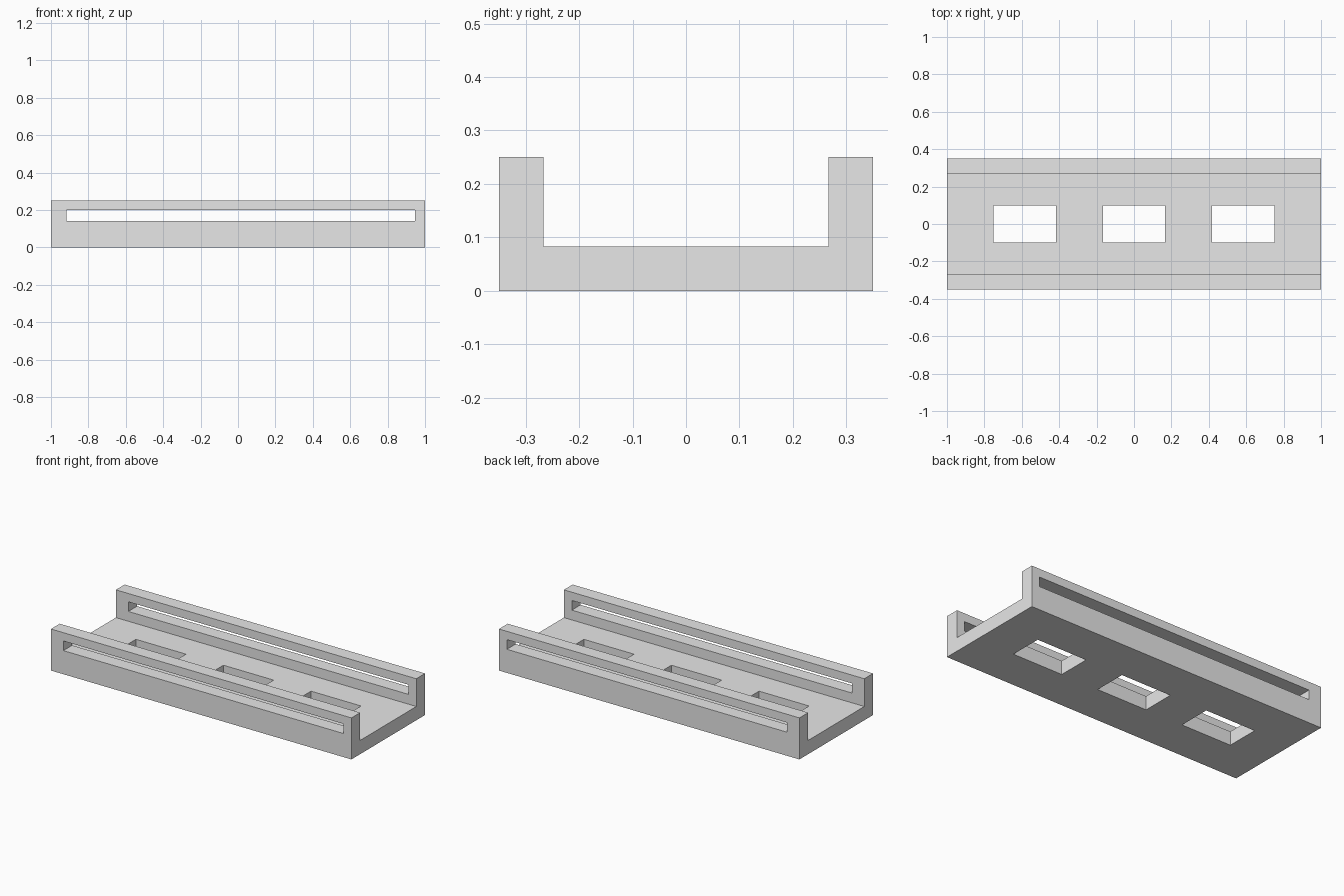
import bpy
import bmesh
from mathutils import Vector

cube = bpy.data.objects.get("Cube")
if cube:
    bpy.data.objects.remove(cube, do_unlink=True)

LENGTH, HALF_WIDTH, HEIGHT = 2.0, 0.35, 0.25
FLOOR, INNER = 0.083, 0.267

grey = bpy.data.materials.new("light grey")
grey.use_nodes = True
grey.diffuse_color = (0.8, 0.8, 0.8, 1)
grey.node_tree.nodes["Principled BSDF"].inputs["Base Color"].default_value = (0.8, 0.8, 0.8, 1)


def add_object(name, bm):
    bmesh.ops.recalc_face_normals(bm, faces=bm.faces)
    mesh = bpy.data.meshes.new(name)
    bm.to_mesh(mesh)
    bm.free()
    mesh.materials.append(grey)
    obj = bpy.data.objects.new(name, mesh)
    bpy.context.collection.objects.link(obj)
    return obj


def add_box(name, low, high):
    low, high = Vector(low), Vector(high)
    bm = bmesh.new()
    bmesh.ops.create_cube(bm, size=1)
    bmesh.ops.scale(bm, vec=high - low, verts=bm.verts)
    bmesh.ops.translate(bm, vec=(low + high) / 2, verts=bm.verts)
    return add_object(name, bm)


# U-shaped channel: half profile mirrored, then extruded along x
half = [(HALF_WIDTH, 0), (HALF_WIDTH, HEIGHT), (INNER, HEIGHT), (INNER, FLOOR)]
profile = half + [(-y, z) for y, z in reversed(half)]
bm = bmesh.new()
end = bm.faces.new([bm.verts.new((-LENGTH / 2, y, z)) for y, z in profile])
side = bmesh.ops.extrude_face_region(bm, geom=[end])["geom"]
bmesh.ops.translate(bm, vec=(LENGTH, 0, 0),
                    verts=[v for v in side if isinstance(v, bmesh.types.BMVert)])
channel = add_object("channel_tray", bm)

# Three floor openings and one long slot through both walls
cutters = [add_box("floor_opening_cutter", (x - 0.167, -0.1, -0.1), (x + 0.167, 0.1, 0.12))
           for x in (-0.583, 0, 0.583)]
cutters.append(add_box("wall_slot_cutter", (-0.917, -0.5, 0.142), (0.947, 0.5, 0.2)))

bpy.context.view_layer.objects.active = channel
for cutter in cutters:
    cutter.hide_render = True
    cut = channel.modifiers.new(cutter.name, "BOOLEAN")
    cut.operation = "DIFFERENCE"
    cut.solver = "EXACT"
    cut.object = cutter
    bpy.ops.object.modifier_apply(modifier=cut.name)
    bpy.data.objects.remove(cutter, do_unlink=True)
